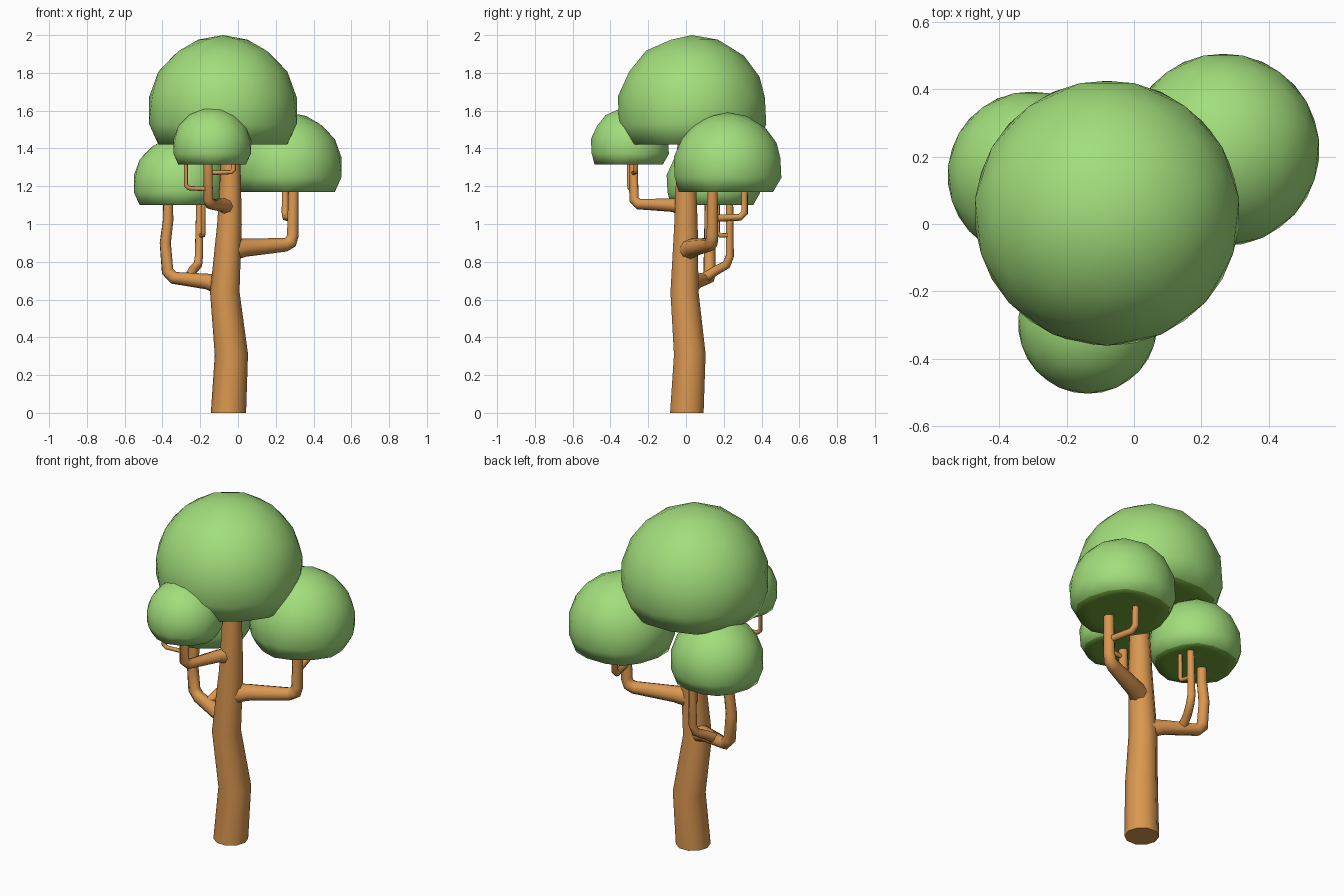
import bpy, bmesh
from mathutils import Vector


def material(name, rgb):
    m = bpy.data.materials.new(name)
    m.diffuse_color = (*rgb, 1)
    return m


BARK = material("bark", (0.70, 0.31, 0.08))
LEAF = material("leaf", (0.36, 0.73, 0.20))
UNDER = material("leaf_underside", (0.16, 0.36, 0.04))


def limb(name, points, res=2):
    """Tapered tube through (x, y, z, radius) points."""
    cu = bpy.data.curves.new(name, "CURVE")
    cu.dimensions = "3D"
    cu.bevel_depth = 1.0
    cu.bevel_resolution = res
    cu.use_fill_caps = True
    sp = cu.splines.new("POLY")
    sp.points.add(len(points) - 1)
    for p, (x, y, z, r) in zip(sp.points, points):
        p.co = (x, y, z, 1)
        p.radius = r
    ob = bpy.data.objects.new(name, cu)
    bpy.context.collection.objects.link(ob)
    cu.materials.append(BARK)
    bpy.ops.object.select_all(action="DESELECT")
    ob.select_set(True)
    bpy.context.view_layer.objects.active = ob
    bpy.ops.object.convert(target="MESH")
    bpy.ops.object.shade_smooth_by_angle(angle=1.0)


def canopy(name, centre, radius):
    """Three-way split icosahedron ball with a flattened underside."""
    bm = bmesh.new()
    bmesh.ops.create_icosphere(bm, subdivisions=1, radius=1)
    bmesh.ops.subdivide_edges(bm, edges=bm.edges[:], cuts=2, use_grid_fill=True)
    bmesh.ops.triangulate(bm, faces=bm.faces[:])
    floor = -0.447
    for v in bm.verts:
        p = v.co.normalized()
        p = Vector((-p.y, p.x, max(p.z, floor)))
        v.co = Vector(centre) + p * radius
    bm.normal_update()
    for f in bm.faces:
        f.smooth = True
        f.material_index = 1 if f.normal.z < -0.95 else 0
    me = bpy.data.meshes.new(name)
    bm.to_mesh(me)
    bm.free()
    me.materials.append(LEAF)
    me.materials.append(UNDER)
    ob = bpy.data.objects.new(name, me)
    bpy.context.collection.objects.link(ob)


# Leaf canopies
canopy("top_canopy", (-0.08, 0.032, 1.60), 0.40)
canopy("right_canopy", (0.265, 0.22, 1.30), 0.29)
canopy("left_canopy", (-0.305, 0.145, 1.212), 0.252)
canopy("front_canopy", (-0.137, -0.297, 1.41), 0.21)

# Trunk
limb("trunk", [(-0.05, 0.005, 0, 0.093), (-0.05, 0.005, 0.01, 0.093),
               (-0.035, 0.02, 0.31, 0.088), (-0.07, -0.008, 0.64, 0.078),
               (-0.045, 0.0, 1.0, 0.065), (-0.04, 0.0, 1.25, 0.055),
               (-0.04, 0.0, 1.5, 0.045)], 3)

# Left branch with its offshoots
limb("left_branch", [(-0.08, 0.01, 0.67, 0.055), (-0.16, 0.05, 0.695, 0.042),
                     (-0.34, 0.12, 0.715, 0.034), (-0.373, 0.125, 0.75, 0.034),
                     (-0.385, 0.125, 0.90, 0.031), (-0.37, 0.125, 1.02, 0.029),
                     (-0.37, 0.125, 1.2, 0.026)])
limb("left_back_offshoot", [(-0.26, 0.09, 0.71, 0.028), (-0.24, 0.16, 0.755, 0.025),
                            (-0.212, 0.215, 0.785, 0.024), (-0.207, 0.232, 0.83, 0.023),
                            (-0.20, 0.23, 1.2, 0.02)])
limb("left_twig", [(-0.20, 0.23, 0.94, 0.012), (-0.185, 0.18, 0.94, 0.012),
                   (-0.183, 0.168, 0.955, 0.012), (-0.183, 0.168, 1.2, 0.011)])

# Right branch with its offshoot
limb("right_branch", [(-0.05, 0.0, 0.86, 0.06), (0.04, 0.04, 0.875, 0.048),
                      (0.25, 0.125, 0.89, 0.037), (0.28, 0.135, 0.905, 0.036),
                      (0.29, 0.14, 0.94, 0.033), (0.295, 0.14, 1.28, 0.027)])
limb("right_back_offshoot", [(0.29, 0.14, 1.03, 0.019), (0.253, 0.285, 1.035, 0.019),
                             (0.25, 0.31, 1.06, 0.019), (0.25, 0.312, 1.28, 0.017)])

# Front branch with its twigs
limb("front_branch", [(-0.045, 0.0, 1.085, 0.05), (-0.08, -0.07, 1.10, 0.036),
                      (-0.145, -0.25, 1.105, 0.029), (-0.158, -0.275, 1.13, 0.028),
                      (-0.16, -0.282, 1.4, 0.024)])
limb("front_left_twig", [(-0.16, -0.28, 1.185, 0.012), (-0.26, -0.298, 1.19, 0.012),
                         (-0.276, -0.3, 1.205, 0.012), (-0.276, -0.3, 1.38, 0.011)])
limb("front_right_twig", [(-0.16, -0.28, 1.27, 0.012), (-0.035, -0.265, 1.275, 0.012),
                          (-0.022, -0.265, 1.29, 0.012), (-0.022, -0.265, 1.38, 0.011)])
